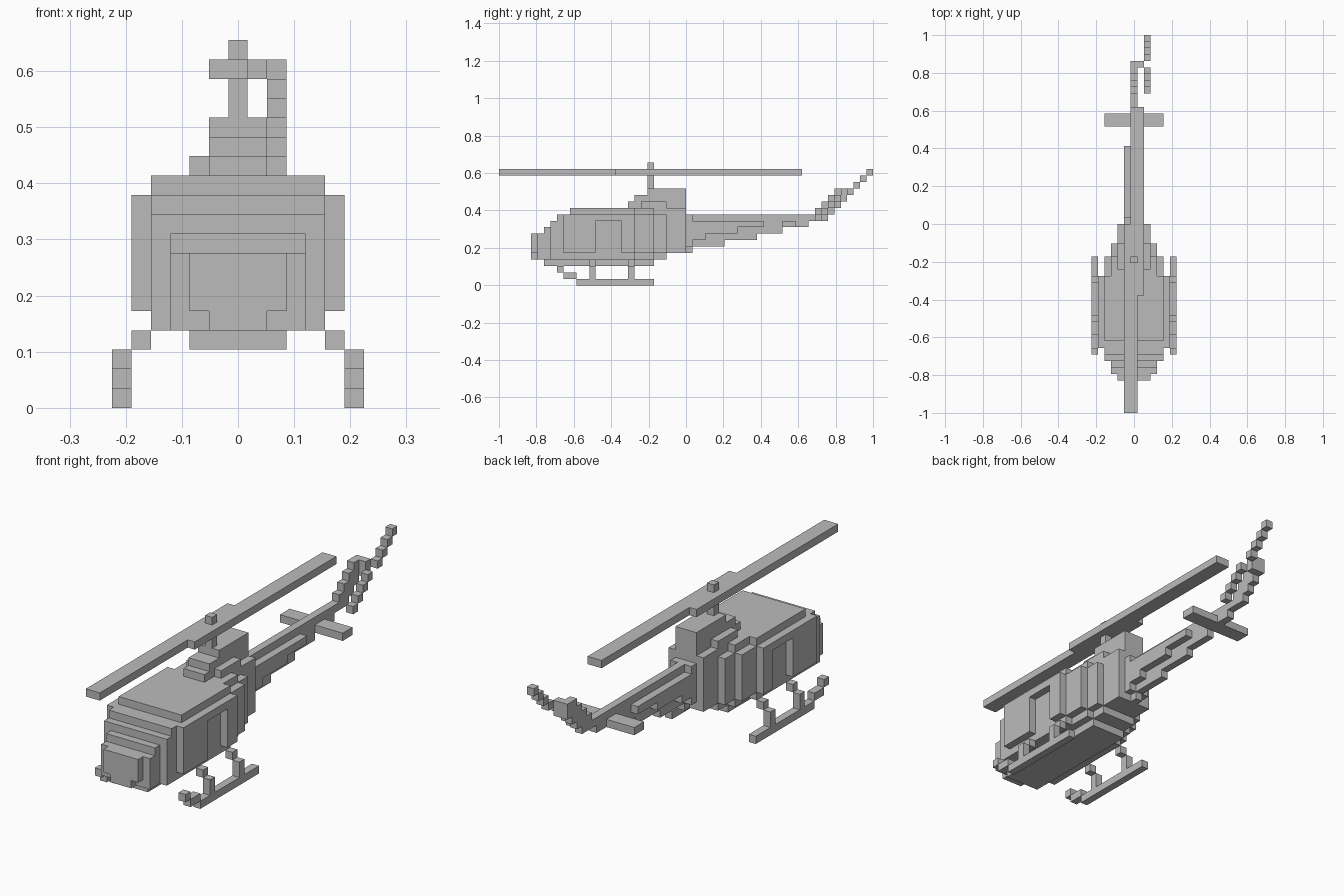
import bpy, bmesh
from mathutils import Vector

if "Cube" in bpy.data.objects:
    bpy.data.objects.remove(bpy.data.objects["Cube"])

U = 2 / 58                      # size of one block
grey = bpy.data.materials.new("plain grey")
grey.diffuse_color = (0.5, 0.5, 0.5, 1)
grey.use_nodes = True
grey.node_tree.nodes["Principled BSDF"].inputs["Base Color"].default_value = grey.diffuse_color

parts = {}                      # part name -> set of block cells


def box(name, x0, x1, y0, y1, z0, z1):
    """Fill cells; x is inclusive and centred on 0, y and z are half-open."""
    parts.setdefault(name, set()).update(
        (x, y, z) for x in range(x0, x1 + 1)
        for y in range(y0, y1) for z in range(z0, z1))


def sym(name, hw, y0, y1, z0, z1):
    """Box centred on the middle plane."""
    box(name, -hw, hw, y0, y1, z0, z1)


# Cabin: stepped nose, wide middle, tapering rear
for hw, y0, y1, z0, z1 in [
        (1, -24, -23, 4, 5), (2, -24, -23, 5, 8), (3, -23, -22, 4, 8),
        (3, -22, -21, 4, 9), (4, -21, -20, 4, 10), (4, -20, -19, 4, 11),
        (5, -19, -8, 5, 11), (4, -19, -8, 4, 5), (4, -18, -8, 11, 12),
        (4, -8, -5, 5, 11), (3, -8, -5, 4, 5), (3, -8, -5, 11, 12),
        (3, -5, -3, 5, 11), (2, -5, -3, 4, 5), (2, -3, 0, 5, 11),
        (2, -22, -5, 3, 4)]:
    sym("cabin", hw, y0, y1, z0, z1)

# Recessed door windows
for s in (-5, 5):
    parts["cabin"] -= {(s, y, z) for y in range(-14, -10) for z in range(5, 10)}

# Engine housing and mast
sym("engine_housing", 1, -9, -7, 12, 13)
sym("engine_housing", 2, -7, -3, 12, 13)
sym("engine_housing", 1, -3, 0, 11, 13)
sym("engine_housing", 2, -5, 0, 11, 12)
sym("engine_housing", 1, -8, 0, 13, 14)
sym("engine_housing", 1, -6, 0, 14, 15)
sym("rotor_mast", 0, -6, -5, 15, 19)

# Main rotor: two offset blades overlapping at the hub
box("main_rotor", -1, 0, -29, 0, 17, 18)
box("main_rotor", 0, 1, -11, 18, 17, 18)

# Tail boom: thin spine with stepped belly and wider side panels
for z, end in [(5, 1), (6, 6), (7, 11), (8, 15), (9, 19), (10, 20)]:
    sym("tail_boom", 0, 0, end, z, z + 1)
for z, end in [(6, 1), (7, 3), (8, 8), (9, 12), (10, 1)]:
    sym("tail_boom", 1, 0, end, z, z + 1)
sym("stabilizer", 4, 15, 17, 9, 10)

# Swept tail fin
for y, z0, z1 in [(20, 10, 12), (21, 10, 13), (22, 11, 14), (23, 12, 15), (24, 13, 15)]:
    sym("tail_fin", 0, y, y + 1, z0, z1)

# Tail rotor: diagonal blade beside the fin
box("tail_rotor", 1, 1, 24, 25, 13, 15)
for i in range(4):
    box("tail_rotor", 2, 2, 20 + i, 21 + i, 10 + i, 11 + i)
    box("tail_rotor", 2, 2, 25 + i, 26 + i, 14 + i, 15 + i)

# Landing skids with struts and turned-up tips
for s, name in ((-1, "left_skid"), (1, "right_skid")):
    a, b = 6 * s, 5 * s
    box(name, a, a, -17, -5, 0, 1)
    box(name, a, a, -19, -17, 1, 2)
    box(name, a, a, -20, -19, 2, 3)
    for y in (-15, -9):
        box(name, a, a, y, y + 1, 1, 3)
        box(name, b, b, y, y + 1, 3, 4)

# Turn each part's cells into a mesh of its outer faces only
filled = set().union(*parts.values())
for name, cells in parts.items():
    bm = bmesh.new()
    for c in sorted(cells):
        mid = Vector((c[0], c[1] + 0.5, c[2] + 0.5))
        for axis in range(3):
            for s in (-1, 1):
                n = list(c)
                n[axis] += s
                if tuple(n) in filled:
                    continue
                d, p, q = Vector(), Vector(), Vector()
                d[axis] = s / 2
                p[(axis + 1) % 3] = 0.5
                q[(axis + 2) % 3] = 0.5 * s
                bm.faces.new([bm.verts.new((mid + d + v) * U)
                              for v in (-p - q, p - q, p + q, -p + q)])
    bmesh.ops.remove_doubles(bm, verts=bm.verts, dist=1e-4)
    mesh = bpy.data.meshes.new(name)
    bm.to_mesh(mesh)
    bm.free()
    mesh.materials.append(grey)
    bpy.context.collection.objects.link(bpy.data.objects.new(name, mesh))
